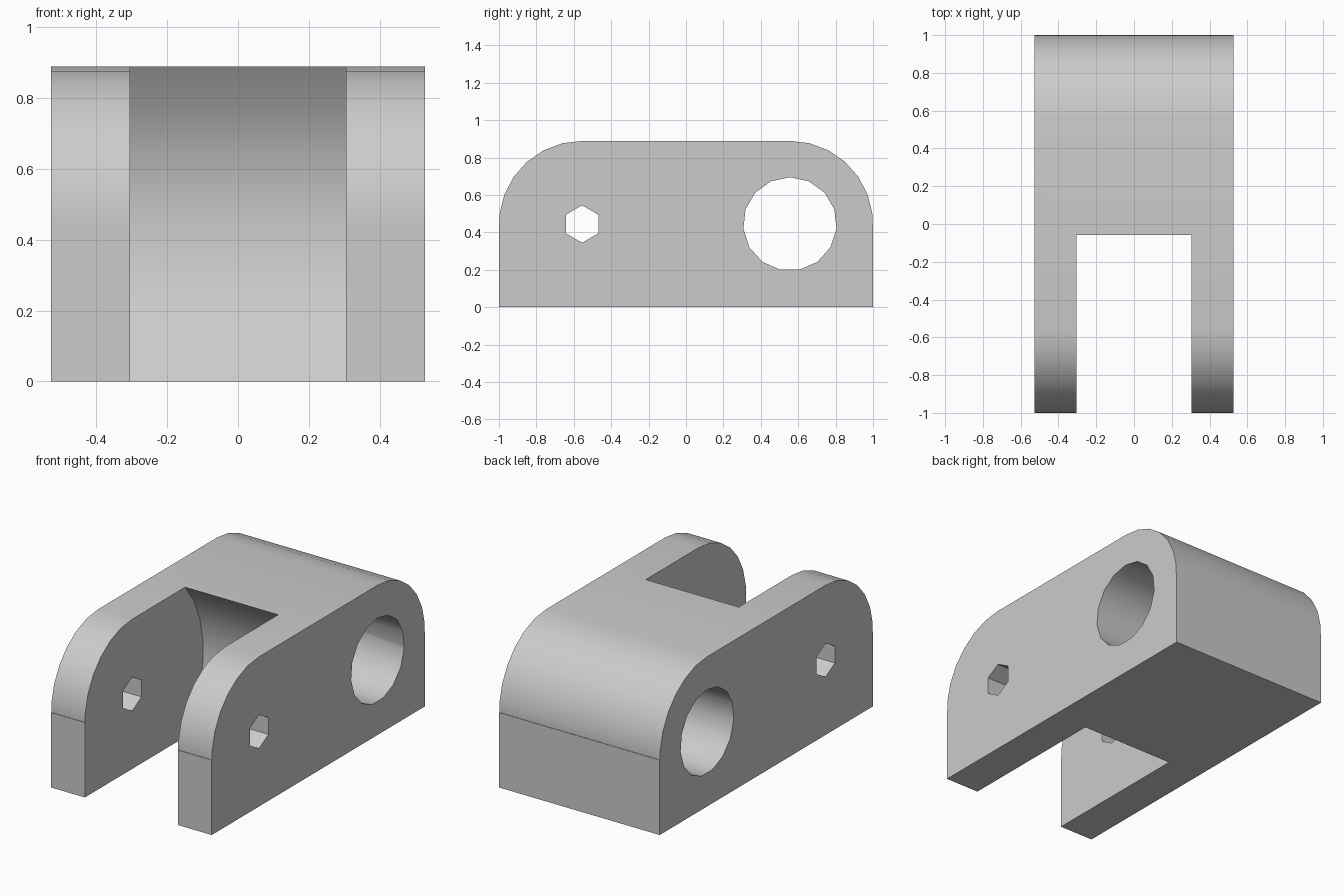
import bpy, bmesh, math

cube = bpy.data.objects.get("Cube")
if cube:
    bpy.data.objects.remove(cube)

U = 1 / 18            # design unit: the block is 36 long, 19 wide, 16 high
HALF_L, HALF_W, MID = 18, 9.5, 8
AXIS = 10             # distance of both pivot axes from the centre

grey = bpy.data.materials.new("plain grey")
grey.use_nodes = True
grey.diffuse_color = (0.6, 0.6, 0.6, 1)
grey.node_tree.nodes["Principled BSDF"].inputs["Base Color"].default_value = (0.6, 0.6, 0.6, 1)


def arc(y, z, radius, sides, first=0, last=None):
    """Corners of a regular polygon in the side plane, starting at the top."""
    last = sides - 1 if last is None else last
    step = 2 * math.pi / sides
    return [(y + radius * math.sin(i * step), z + radius * math.cos(i * step))
            for i in range(first, last + 1)]


def prism(name, profile, half_width):
    """Extrude a (y, z) profile along x, centred on x = 0."""
    bm = bmesh.new()
    face = bm.faces.new([bm.verts.new((-half_width * U, y * U, z * U)) for y, z in profile])
    out = bmesh.ops.extrude_face_region(bm, geom=[face])
    moved = [v for v in out["geom"] if isinstance(v, bmesh.types.BMVert)]
    bmesh.ops.translate(bm, verts=moved, vec=(2 * half_width * U, 0, 0))
    bmesh.ops.recalc_face_normals(bm, faces=bm.faces)
    mesh = bpy.data.meshes.new(name)
    bm.to_mesh(mesh)
    bm.free()
    mesh.materials.append(grey)
    obj = bpy.data.objects.new(name, mesh)
    bpy.context.collection.objects.link(obj)
    return obj


# Body: square base with rounded upper ends and a hairline ledge at mid height
edge = MID * math.cos(math.pi / 26)
back = arc(AXIS, MID, MID, 26, 0, 6)
back[-1:] = [back[-1], (AXIS + MID * math.sin(12 * math.pi / 26), MID), (HALF_L, MID), (HALF_L, 0)]
front = [(-y, z) for y, z in reversed(back)]
body = prism("clevis_body", back + front, HALF_W)

# Cutters: rounded fork slot, large rear bore, small hexagonal pin hole
cutters = [
    prism("slot_cutter", arc(-AXIS, MID, 12, 30), 5.5),
    prism("bore_cutter", arc(AXIS, MID, 4.5, 15), 12),
    prism("pin_cutter", arc(-AXIS, MID, 1.8, 6), 12),
]
bpy.ops.object.select_all(action="DESELECT")
body.select_set(True)
bpy.context.view_layer.objects.active = body
for cutter in cutters:
    cutter.hide_render = True
    mod = body.modifiers.new(cutter.name, "BOOLEAN")
    mod.operation = "DIFFERENCE"
    mod.solver = "EXACT"
    mod.object = cutter
    bpy.ops.object.modifier_apply(modifier=mod.name)
    bpy.data.objects.remove(cutter)

bpy.ops.object.shade_smooth_by_angle(angle=math.radians(30))
